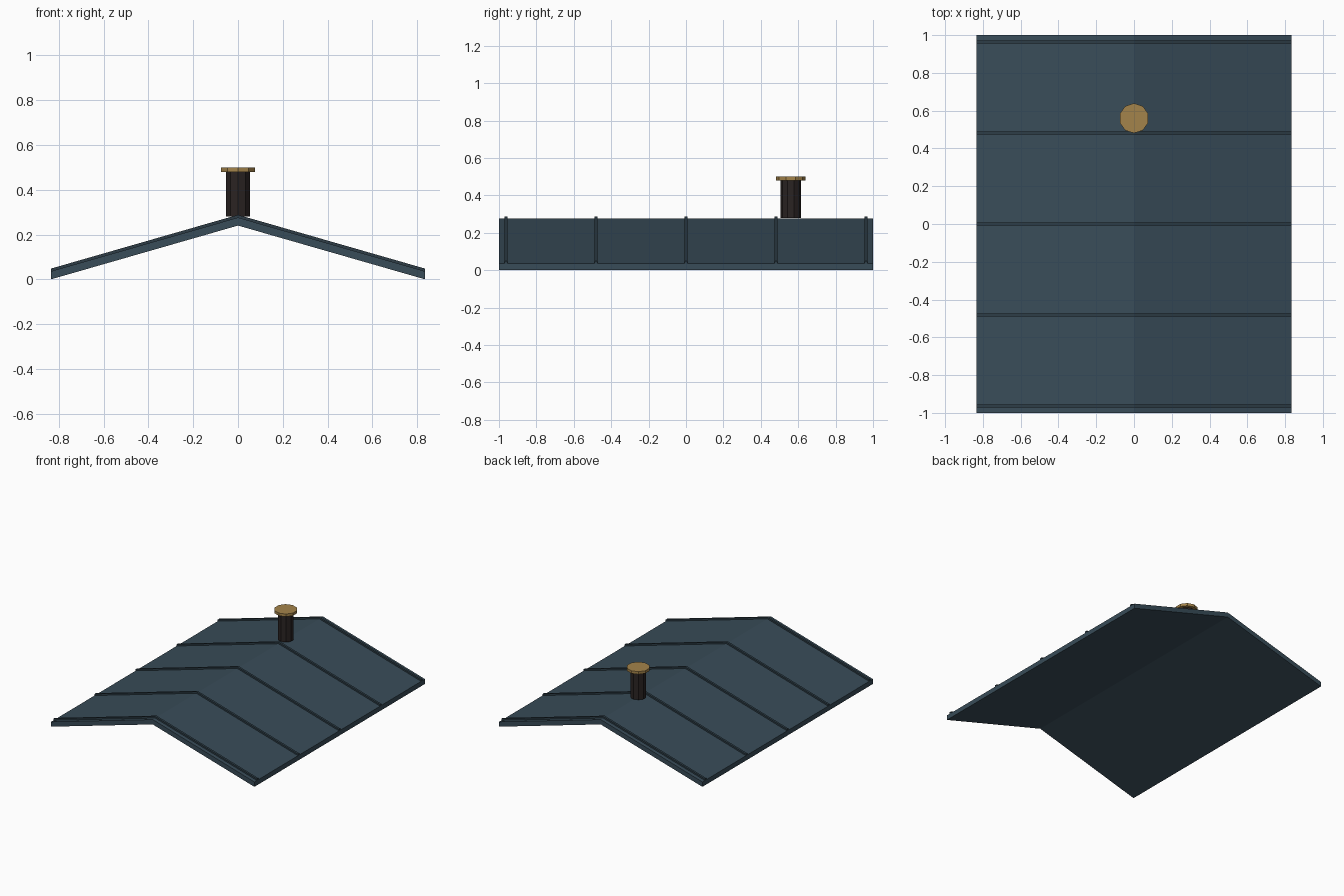
import bpy
import bmesh

# Remove the default cube
cube = bpy.data.objects.get("Cube")
if cube:
    bpy.data.objects.remove(cube, do_unlink=True)


def material(name, rgb):
    mat = bpy.data.materials.new(name)
    mat.use_nodes = True
    mat.diffuse_color = (*rgb, 1)
    bsdf = next(n for n in mat.node_tree.nodes if n.type == "BSDF_PRINCIPLED")
    bsdf.inputs["Base Color"].default_value = (*rgb, 1)
    return mat


SLATE = material("slate blue", (0.040, 0.072, 0.098))
SEAM = material("dark slate", (0.026, 0.046, 0.062))
PIPE = material("dark brown", (0.023, 0.017, 0.016))
BRASS = material("brass", (0.37, 0.23, 0.07))

HALF_WIDTH = 0.835
RISE = 0.24
THICK = 0.036


def gable(name, base, height, y_mid, depth, mat):
    """Extrude an inverted-V band along y; base is the underside at the eaves."""
    bm = bmesh.new()
    w = HALF_WIDTH
    profile = [(-w, base), (0, base + RISE), (w, base),
               (w, base + height), (0, base + height + RISE), (-w, base + height)]
    front = [bm.verts.new((x, y_mid - depth / 2, z)) for x, z in profile]
    back = [bm.verts.new((x, y_mid + depth / 2, z)) for x, z in profile]
    for i in range(6):
        j = (i + 1) % 6
        bm.faces.new((front[i], front[j], back[j], back[i]))
    # Each end is two quads meeting at the ridge
    for ring in (front, back):
        bm.faces.new((ring[0], ring[1], ring[4], ring[5]))
        bm.faces.new((ring[1], ring[2], ring[3], ring[4]))
    bmesh.ops.recalc_face_normals(bm, faces=bm.faces)
    mesh = bpy.data.meshes.new(name)
    bm.to_mesh(mesh)
    bm.free()
    mesh.materials.append(mat)
    obj = bpy.data.objects.new(name, mesh)
    bpy.context.collection.objects.link(obj)


def drum(name, radius, z_low, z_high, mat):
    bpy.ops.mesh.primitive_cylinder_add(
        vertices=10, radius=radius, depth=z_high - z_low,
        location=(0, 0.56, (z_low + z_high) / 2))
    obj = bpy.context.object
    obj.name = name
    obj.data.materials.append(mat)


# Roof panels
gable("roof_panels", 0, THICK, 0, 2, SLATE)

# Raised seams across the roof
for i in range(5):
    gable(f"roof_seam_{i + 1}", THICK, 0.012, -0.963 + i * 0.4815, 0.016, SEAM)

# Flue pipe and its cap
drum("flue_pipe", 0.056, 0.28, 0.48, PIPE)
drum("flue_cap", 0.079, 0.48, 0.5, BRASS)
